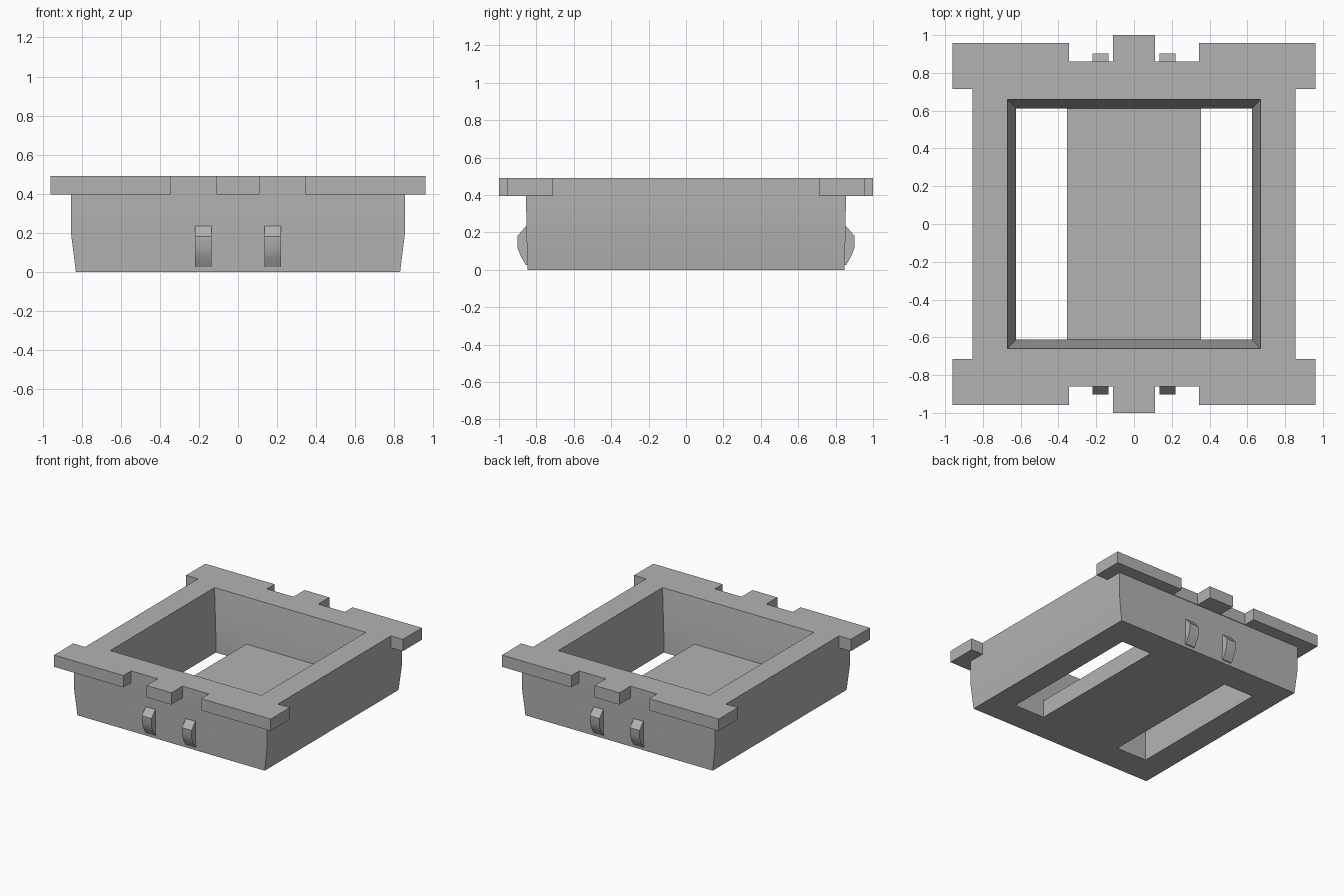
import bpy, bmesh

cube = bpy.data.objects.get("Cube")
if cube:
    bpy.data.objects.remove(cube, do_unlink=True)

grey = bpy.data.materials.new("plain grey")
grey.use_nodes = True
COLOUR = (0.45, 0.45, 0.45, 1)
grey.diffuse_color = COLOUR
grey.node_tree.nodes["Principled BSDF"].inputs["Base Color"].default_value = COLOUR


def finish(name, bm):
    bmesh.ops.recalc_face_normals(bm, faces=bm.faces)
    mesh = bpy.data.meshes.new(name)
    bm.to_mesh(mesh)
    bm.free()
    mesh.materials.append(grey)
    obj = bpy.data.objects.new(name, mesh)
    bpy.context.collection.objects.link(obj)
    return obj


def loft(name, rings, cx=0):
    """Stack of centred rectangles (half x, half y, z), capped at both ends."""
    bm = bmesh.new()
    loops = [[bm.verts.new((cx + sx * hx, sy * hy, z))
              for sx, sy in ((-1, -1), (1, -1), (1, 1), (-1, 1))] for hx, hy, z in rings]
    for low, high in zip(loops, loops[1:]):
        for i in range(4):
            j = (i + 1) % 4
            bm.faces.new((low[i], low[j], high[j], high[i]))
    bm.faces.new(loops[0])
    bm.faces.new(loops[-1])
    return finish(name, bm)


def extrude(name, points, offset):
    """Flat outline pushed along an offset."""
    bm = bmesh.new()
    face = bm.faces.new([bm.verts.new(p) for p in points])
    top = bmesh.ops.extrude_face_region(bm, geom=[face], use_keep_orig=True)["geom"]
    bmesh.ops.translate(bm, vec=offset, verts=[g for g in top if isinstance(g, bmesh.types.BMVert)])
    return finish(name, bm)


def select(obj):
    bpy.ops.object.select_all(action="DESELECT")
    obj.select_set(True)
    bpy.context.view_layer.objects.active = obj


def cut(obj, cutter):
    mod = obj.modifiers.new("cut", "BOOLEAN")
    mod.operation, mod.solver, mod.object = "DIFFERENCE", "EXACT", cutter
    select(obj)
    bpy.ops.object.modifier_apply(modifier=mod.name)


RIM_Z, TOP, FLOOR = 0.395, 0.49, 0.14

# Tray body, tapering towards its base
tray = loft("tray_body", [(0.83, 0.847, 0), (0.855, 0.853, 0.2), (0.855, 0.855, RIM_Z)])

# Rim: one quarter outline mirrored around, with corner ears and end tabs
quarter = [(0.855, 0.715), (0.96, 0.715), (0.96, 0.957), (0.345, 0.957),
           (0.345, 0.86), (0.11, 0.86), (0.11, 1.0)]
half = quarter + [(-x, y) for x, y in reversed(quarter)]
outline = half + [(-x, -y) for x, y in half]
rim = extrude("rim", [(x, y, RIM_Z) for x, y in outline], (0, 0, TOP - RIM_Z))

# Tapered well through the rim, and two slots through the floor
well = loft("well_cutter", [(0.625, 0.612, FLOOR), (0.67, 0.66, TOP), (0.676, 0.666, 0.54)])
cut(tray, well)
cut(rim, well)
cutters = [well]
for side in (-1, 1):
    slot = loft("slot_cutter", [(0.135, 0.612, -0.1), (0.135, 0.612, 0.2)], side * 0.49)
    cut(tray, slot)
    cutters.append(slot)
for cutter in cutters:
    bpy.data.objects.remove(cutter, do_unlink=True)

# Snap clips on the front and back walls
profile = [(0.84, 0.025), (0.856, 0.025), (0.882, 0.07), (0.9, 0.115),
           (0.902, 0.18), (0.855, 0.235), (0.84, 0.235)]
clips = []
for end, word in ((-1, "front"), (1, "back")):
    for x, hand in ((-0.22, "right"), (0.135, "left")):
        clips.append(extrude(f"{word}_{hand}_clip",
                             [(x, end * y, z) for y, z in profile], (0.085, 0, 0)))

for obj in [tray, rim] + clips:
    select(obj)
    bpy.ops.object.shade_smooth_by_angle(angle=0.5)
